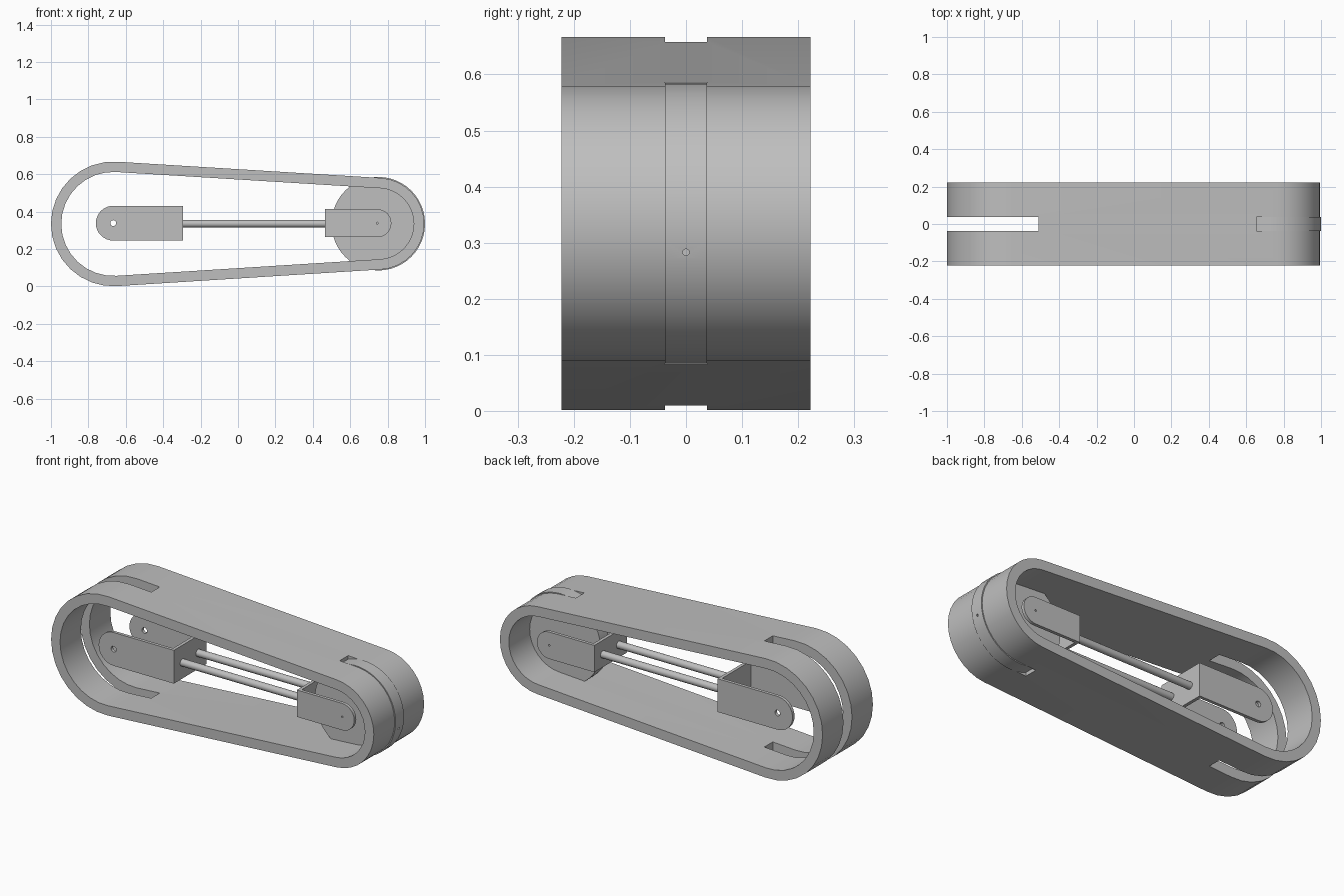
import bpy, bmesh, math

cube = bpy.data.objects.get("Cube")
if cube:
    bpy.data.objects.remove(cube, do_unlink=True)

grey = bpy.data.materials.new("plain grey")
grey.use_nodes = True
colour = (0.52, 0.52, 0.52, 1)
grey.diffuse_color = colour
grey.node_tree.nodes["Principled BSDF"].inputs["Base Color"].default_value = colour


def arc(cx, cz, r, a0, a1, n):
    """Points on an arc in the xz plane, angles in radians."""
    steps = [a0 + (a1 - a0) * i / n for i in range(n + 1)]
    return [(cx + r * math.cos(a), cz + r * math.sin(a)) for a in steps]


def prism(name, outline, y0, y1, inner=None):
    """Extrude an xz outline along y; an equal-length inner outline makes a band."""
    bm = bmesh.new()

    def loop(points, y):
        return [bm.verts.new((x, y, z)) for x, z in points]

    def bridge(a, b):
        for i in range(len(a)):
            j = (i + 1) % len(a)
            bm.faces.new((a[i], a[j], b[j], b[i]))

    front, back = loop(outline, y0), loop(outline, y1)
    bridge(front, back)
    if inner:
        front_in, back_in = loop(inner, y0), loop(inner, y1)
        bridge(front_in, back_in)
        bridge(front, front_in)
        bridge(back, back_in)
    else:
        bm.faces.new(front)
        bm.faces.new(back)
    bmesh.ops.recalc_face_normals(bm, faces=bm.faces)
    mesh = bpy.data.meshes.new(name)
    bm.to_mesh(mesh)
    bm.free()
    mesh.materials.append(grey)
    obj = bpy.data.objects.new(name, mesh)
    bpy.context.collection.objects.link(obj)
    return obj


def block(x0, x1, z0, z1, y):
    return prism("cutter", [(x0, z0), (x1, z0), (x1, z1), (x0, z1)], -y, y)


def rod(name, r, length, location, sides=24):
    """Cylinder lying along x."""
    bpy.ops.mesh.primitive_cylinder_add(vertices=sides, radius=r, depth=length,
                                        location=location, rotation=(0, math.pi / 2, 0))
    obj = bpy.context.object
    obj.name = name
    obj.data.materials.append(grey)
    return obj


def activate(obj):
    bpy.ops.object.select_all(action="DESELECT")
    obj.select_set(True)
    bpy.context.view_layer.objects.active = obj


def cut(obj, *cutters):
    for cutter in cutters:
        mod = obj.modifiers.new("cut", "BOOLEAN")
        mod.operation, mod.solver, mod.object = "DIFFERENCE", "EXACT", cutter
        activate(obj)
        bpy.ops.object.modifier_apply(modifier=mod.name)
        bpy.data.objects.remove(cutter, do_unlink=True)


def smooth(obj):
    activate(obj)
    bpy.ops.object.shade_smooth_by_angle(angle=math.radians(30))


MID = 0.335
LEFT_X, LEFT_R = -0.667, 0.333
RIGHT_X, RIGHT_R = 0.75, 0.245
WALL = 0.055
SLOT = 0.0375

# Tapered outer band
tangent = math.acos((LEFT_R - RIGHT_R) / (RIGHT_X - LEFT_X))


def band_outline(inset):
    return (arc(RIGHT_X, MID, RIGHT_R - inset, -tangent, tangent, 16)
            + arc(LEFT_X, MID - 0.001, LEFT_R - inset, tangent, 2 * math.pi - tangent, 16))


band = prism("outer_band", band_outline(0), -0.222, 0.222, band_outline(WALL))
cut(band, block(-1.2, -0.51, -0.2, 0.9, SLOT), block(0.655, 1.2, -0.2, 0.9, SLOT))
smooth(band)

# Wheel in the right slot, with a small hole in its rim
wheel = prism("wheel", arc(RIGHT_X, MID, 0.25, 0, 2 * math.pi * 47 / 48, 47), -0.037, 0.037)
cut(wheel, rod("cutter", 0.006, 0.1, (1.0, 0, 0.283), 12))
smooth(wheel)


def fork(name, cx, r, end, hole):
    """Open U bracket: two rounded cheeks joined by an end plate."""
    side = math.copysign(1, cx - end)
    half, sheet = 0.145, 0.018
    outline = [(cx + side * (x - cx), z) for x, z in arc(cx, MID + 0.003, r, -math.pi / 2, math.pi / 2, 16)]
    outline += [(end, MID + 0.003 + r), (end, MID + 0.003 - r)]
    obj = prism(name, outline, -half, half)
    inside = sorted((end + side * sheet, cx + side * 0.3))
    cut(obj, block(*inside, -0.2, 0.9, half - sheet),
        prism("cutter", arc(cx, MID + 0.003, hole, 0, 2 * math.pi * 15 / 16, 15), -0.3, 0.3))
    smooth(obj)


fork("left_fork", LEFT_X, 0.093, -0.295, 0.016)
fork("right_fork", 0.745, 0.075, 0.465, 0.005)

# Pair of connecting rods
for label, y in (("front", -0.07), ("back", 0.07)):
    smooth(rod(label + "_rod", 0.02, 0.78, (0.085, y, MID)))
